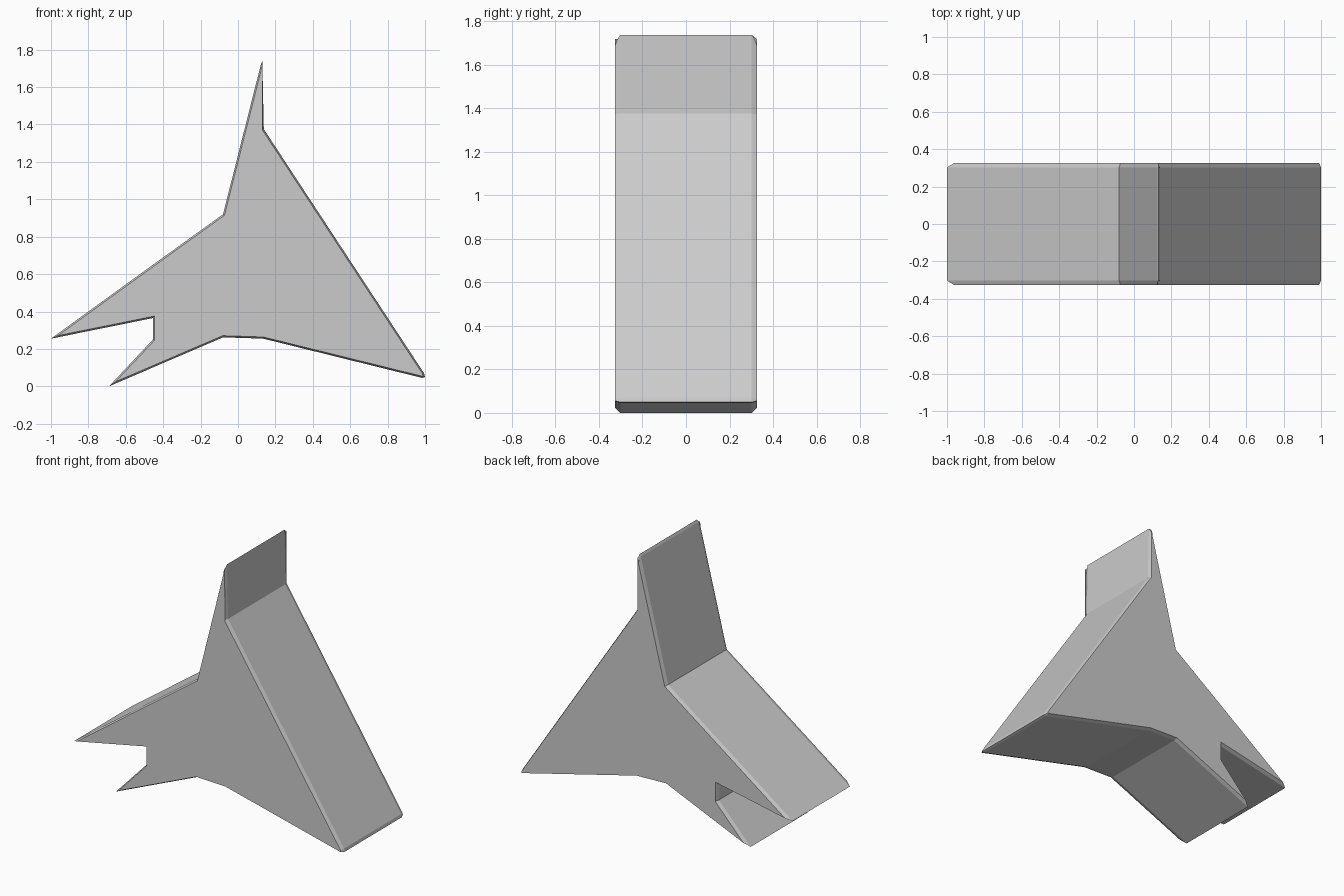
import bpy
from mathutils import Vector

if "Cube" in bpy.data.objects:
    bpy.data.objects.remove(bpy.data.objects["Cube"])

# Front outline (x, z), counter-clockwise
OUTLINE = [(-1, 0.255), (-0.455, 0.365), (-0.455, 0.25), (-0.69, 0.0),
           (-0.08, 0.262), (0.135, 0.255), (0.985, 0.045), (1, 0.05),
           (0.995, 0.07), (0.138, 1.375), (0.13, 1.737), (0.122, 1.72),
           (-0.08, 0.92), (-0.455, 0.65)]
HALF_DEPTH, RIM, BEVEL = 0.327, 0.302, 0.009


def inset(points, d):
    """Mitred inward offset of a counter-clockwise outline."""
    pts = [Vector(p) for p in points]
    out = []
    for i, p in enumerate(pts):
        a = (p - pts[i - 1]).normalized()
        b = (pts[(i + 1) % len(pts)] - p).normalized()
        na, nb = Vector((-a.y, a.x)), Vector((-b.y, b.x))
        out.append(p + (na + nb) * d / max(1 + na.dot(nb), 0.03))
    return out


# Star-shaped slab: four rings give the side walls and slim bevels
inner = inset(OUTLINE, BEVEL)
rings = [(inner, -HALF_DEPTH), (OUTLINE, -RIM), (OUTLINE, RIM), (inner, HALF_DEPTH)]
n = len(OUTLINE)
verts = [(p[0], y, p[1]) for ring, y in rings for p in ring]
faces = [tuple(range(n)), tuple(reversed(range(3 * n, 4 * n)))]
for r in range(3):
    for i in range(n):
        j = (i + 1) % n
        faces.append((r * n + j, r * n + i, (r + 1) * n + i, (r + 1) * n + j))

mesh = bpy.data.meshes.new("pointed_slab")
mesh.from_pydata(verts, [], faces)
mesh.update()
slab = bpy.data.objects.new("pointed_slab", mesh)
bpy.context.collection.objects.link(slab)
